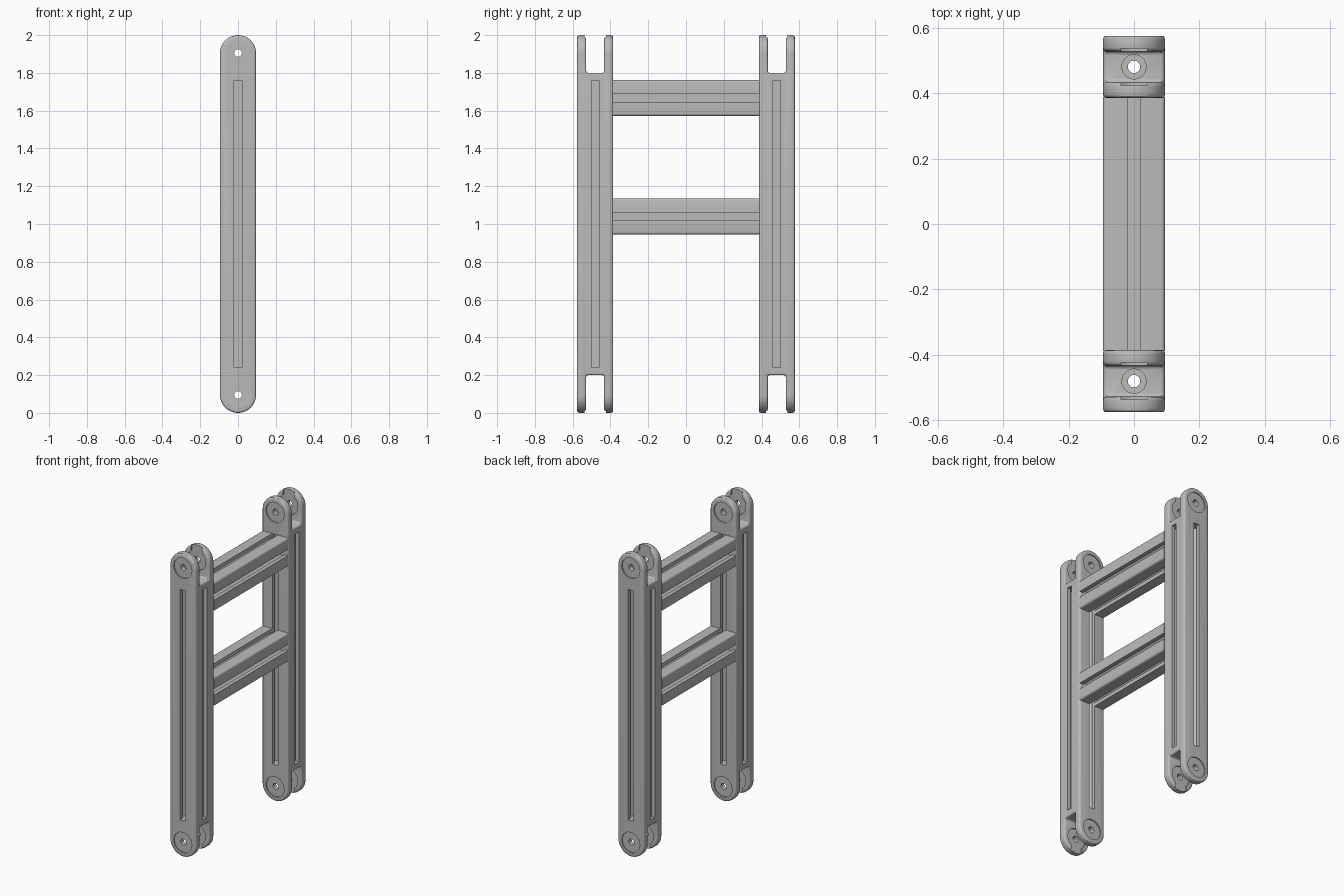
import bpy
import bmesh
from math import sin, cos, pi, radians
from mathutils import Matrix

cube = bpy.data.objects.get("Cube")
if cube:
    bpy.data.objects.remove(cube, do_unlink=True)

HALF = 0.095        # half width of every bar
POST_Y = 0.481      # distance of each post from the centre
PIVOT = 0.905       # pin centre above the middle of the post
GAP = 0.0475        # half width of the fork opening

grey = bpy.data.materials.new("plain grey")
grey.use_nodes = True
grey.diffuse_color = (0.5, 0.5, 0.5, 1)
grey.node_tree.nodes["Principled BSDF"].inputs["Base Color"].default_value = (0.5, 0.5, 0.5, 1)


def arc(cx, cy, r, start, end, n):
    steps = [radians(start + (end - start) * i / n) for i in range(n + 1)]
    return [(cx + r * cos(a), cy + r * sin(a)) for a in steps]


def circle(r, cx=0, cy=0, n=40):
    return arc(cx, cy, r, 0, 360, n)[:-1]


def rect(x0, x1, y0, y1):
    return [(x0, y0), (x1, y0), (x1, y1), (x0, y1)]


def prism(name, outline, low, high, axis="Z"):
    """Extrude an outline along Z, or an x-z outline along Y."""
    bm = bmesh.new()
    place = (lambda u, v, w: (u, v, w)) if axis == "Z" else (lambda u, v, w: (u, w, v))
    rings = [[bm.verts.new(place(u, v, w)) for u, v in outline] for w in (low, high)]
    n = len(outline)
    for ring in rings:
        bm.faces.new(ring)
    for i in range(n):
        j = (i + 1) % n
        bm.faces.new((rings[0][i], rings[0][j], rings[1][j], rings[1][i]))
    bmesh.ops.recalc_face_normals(bm, faces=bm.faces)
    mesh = bpy.data.meshes.new(name)
    bm.to_mesh(mesh)
    bm.free()
    mesh.materials.append(grey)
    obj = bpy.data.objects.new(name, mesh)
    bpy.context.collection.objects.link(obj)
    return obj


def apply(obj, mod):
    bpy.context.view_layer.objects.active = obj
    bpy.ops.object.modifier_apply(modifier=mod.name)


def cut(obj, outline, low, high, axis="Z"):
    cutter = prism("cutter", outline, low, high, axis)
    mod = obj.modifiers.new("cut", "BOOLEAN")
    mod.operation = "DIFFERENCE"
    mod.solver = "EXACT"
    mod.object = cutter
    apply(obj, mod)
    bpy.data.objects.remove(cutter, do_unlink=True)


def cut_slots(obj, length):
    """T-shaped grooves along all four sides."""
    side = [(HALF + 0.02, 0.02), (0.07, 0.02), (0.07, 0.042), (0.055, 0.042), (0.03, 0.02)]
    slot = side + [(u, -v) for u, v in reversed(side)]
    for k in range(4):
        c, s = round(cos(k * pi / 2)), round(sin(k * pi / 2))
        cut(obj, [(c * u - s * v, s * u + c * v) for u, v in slot], -length, length)


def smooth(obj):
    bpy.ops.object.select_all(action="DESELECT")
    obj.select_set(True)
    bpy.context.view_layer.objects.active = obj
    bpy.ops.object.shade_smooth_by_angle(angle=radians(30))


# Post: round-ended bar with a fork at each end, edges rounded
outline = arc(0, PIVOT, HALF, 0, 180, 24) + arc(0, -PIVOT, HALF, 180, 360, 24)
post = prism("front_post", outline, -HALF, HALF, "Y")
for s in (-1, 1):
    cut(post, rect(-0.2, 0.2, -GAP, GAP), *sorted((s * 0.8, s * 1.1)))
bevel = post.modifiers.new("round", "BEVEL")
bevel.width = 0.011
bevel.segments = 3
bevel.limit_method = "ANGLE"
bevel.angle_limit = radians(40)
apply(post, bevel)

# Grooves and the bore along the post
cut_slots(post, 0.76)
cut(post, circle(0.019), -1.1, 1.1)

# Pin holes, outer washer seats, inner keyed seats and bore seats
for s in (-1, 1):
    z = s * PIVOT
    cut(post, circle(0.02, 0, z), -0.2, 0.2, "Y")
    for side in (-1, 1):
        cut(post, circle(0.066, 0, z), *sorted((side * (HALF - 0.007), side * 0.2)), "Y")
    seat = GAP + 0.009
    cut(post, circle(0.066, 0, z), -seat, seat, "Y")
    cut(post, rect(-0.04, 0.04, *sorted((z, s * 1.1))), -seat, seat, "Y")
    cut(post, circle(0.037), *sorted((s * 0.793, s * 0.86)))
smooth(post)
post.location = (0, -POST_Y, 1)
back = post.copy()
back.name = "back_post"
back.data = post.data.copy()
back.location.y = POST_Y
bpy.context.collection.objects.link(back)

# Cross rails: rounded square bars with the same grooves
r = 0.012
c = HALF - r
square = (arc(c, c, r, 0, 90, 4) + arc(-c, c, r, 90, 180, 4)
          + arc(-c, -c, r, 180, 270, 4) + arc(c, -c, r, 270, 360, 4))
for name, z in (("lower_rail", 1.04), ("upper_rail", 1.667)):
    rail = prism(name, square, -0.388, 0.388)
    cut_slots(rail, 0.5)
    rail.data.transform(Matrix.Rotation(pi / 2, 4, "X"))
    rail.location.z = z
    smooth(rail)
